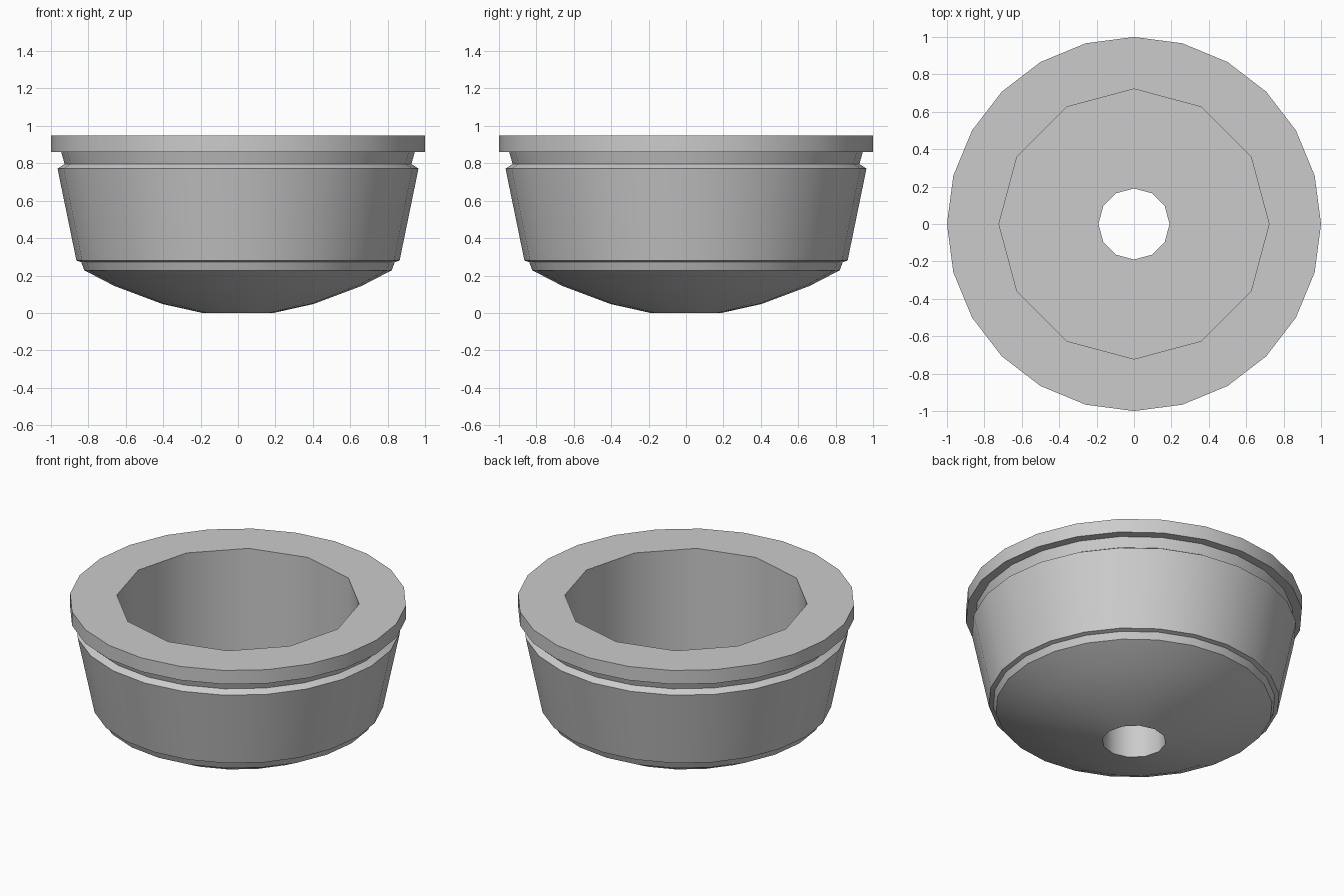
import bpy
import bmesh
from math import cos, sin, pi, radians

cube = bpy.data.objects.get("Cube")
if cube:
    bpy.data.objects.remove(cube, do_unlink=True)

SIDES = 24

grey = bpy.data.materials.new("light_grey")
grey.use_nodes = True
colour = (0.6, 0.6, 0.6, 1)
grey.diffuse_color = colour
grey.node_tree.nodes["Principled BSDF"].inputs["Base Color"].default_value = colour


def ring(bm, radius, z, coarse=False):
    """Ring of points; a coarse ring is a polygon with half as many sides."""
    verts = []
    for i in range(SIDES):
        a = 2 * pi * i / SIDES
        r = radius * cos(2 * pi / SIDES) if coarse and i % 2 else radius
        verts.append(bm.verts.new((r * cos(a), r * sin(a), z)))
    return verts


def lathe(name, profile):
    """Closed surface through rings of (radius, height, coarse)."""
    bm = bmesh.new()
    rings = [ring(bm, *p) for p in profile]
    for a, b in zip(rings, rings[1:] + rings[:1]):
        for i in range(SIDES):
            j = (i + 1) % SIDES
            bm.faces.new((a[i], a[j], b[j], b[i]))
    bmesh.ops.recalc_face_normals(bm, faces=bm.faces)
    mesh = bpy.data.meshes.new(name)
    bm.to_mesh(mesh)
    bm.free()
    mesh.materials.append(grey)
    obj = bpy.data.objects.new(name, mesh)
    bpy.context.collection.objects.link(obj)
    return obj


hole = [(0.19, 0.25, True), (0.19, 0.0, True)]
dome = [(0.404, 0.048), (0.66, 0.144), (0.822, 0.228)]
lower_step = [(0.838, 0.272), (0.864, 0.28)]
wall = [(0.965, 0.772), (0.927, 0.796)]
neck = [(0.945, 0.86)]
rim = [(1.0, 0.86), (1.0, 0.95)]
bore = [(0.722, 0.95, True), (0.722, 0.25, True)]

cup = lathe("cup_body", hole + dome + lower_step + wall + neck + rim + bore)

# Smooth the round walls, keep the steps and rims crisp
bpy.ops.object.select_all(action="DESELECT")
cup.select_set(True)
bpy.context.view_layer.objects.active = cup
bpy.ops.object.shade_smooth_by_angle(angle=radians(33))
